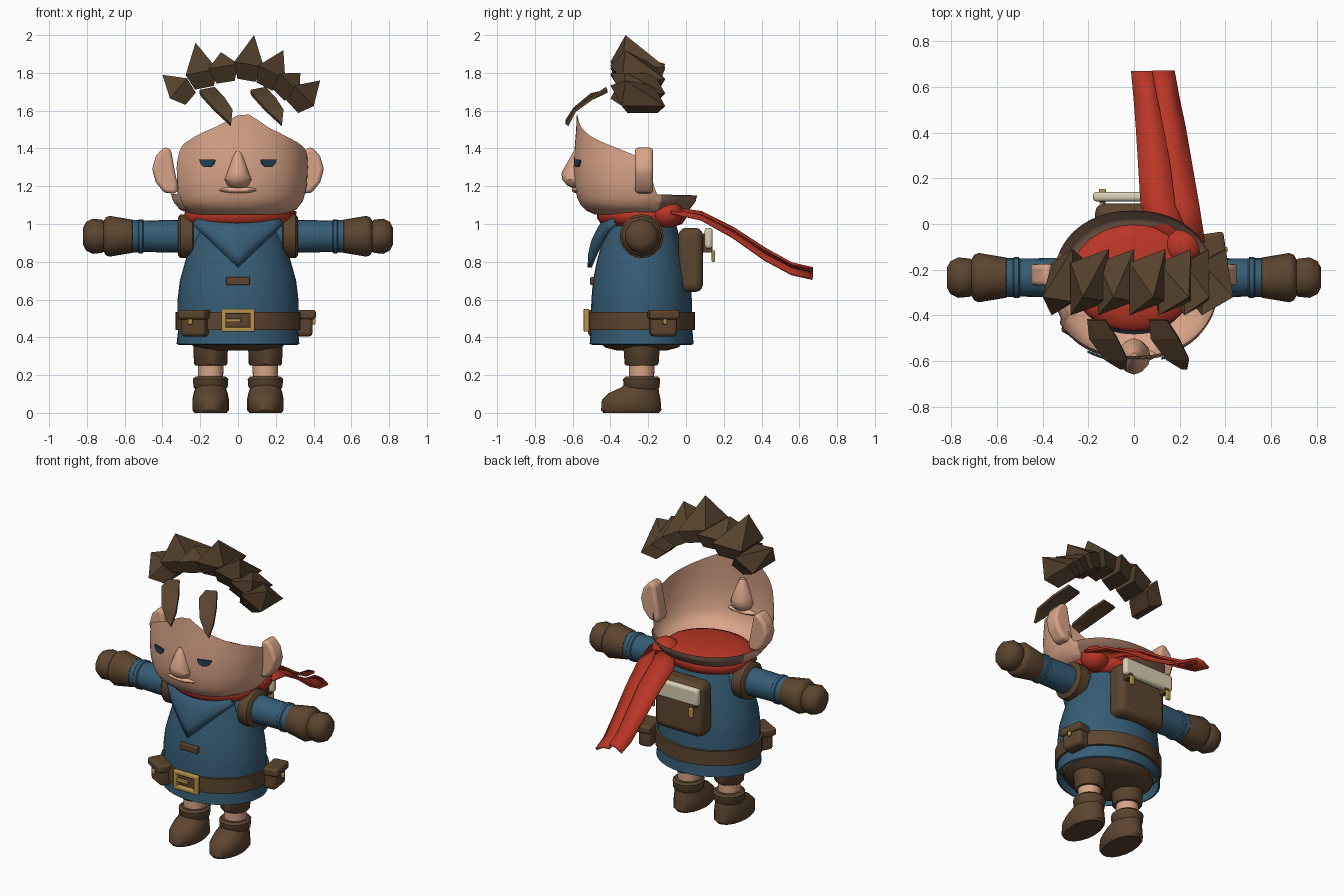
import bpy, bmesh, math
from mathutils import Vector, Matrix

if "Cube" in bpy.data.objects:
    bpy.data.objects.remove(bpy.data.objects["Cube"])


def mat(name, r, g, b):
    m = bpy.data.materials.new(name)
    lin = [(c / 255 / 12.92 if c < 11 else ((c / 255 + 0.055) / 1.055) ** 2.4) for c in (r, g, b)]
    m.diffuse_color = (*lin, 1)
    m.use_nodes = True
    m.node_tree.nodes["Principled BSDF"].inputs["Base Color"].default_value = m.diffuse_color
    return m


SKIN = mat("skin", 217, 164, 136)
NAPE = mat("nape", 140, 106, 88)
LIP = mat("lip", 226, 172, 146)
BROWN = mat("brown leather", 92, 69, 47)
HAIR = mat("hair brown", 86, 66, 45)
BLUE = mat("tunic blue", 54, 93, 117)
NAVY = mat("eye navy", 32, 62, 82)
RED = mat("scarf red", 186, 54, 38)
GOLD = mat("gold", 184, 148, 76)
CREAM = mat("cream", 216, 207, 180)
CY = -0.235  # depth of the body axis


def finish(name, bm, m, smooth=True, solid=0, bevel=0, angle=40):
    bmesh.ops.recalc_face_normals(bm, faces=bm.faces)
    me = bpy.data.meshes.new(name)
    bm.to_mesh(me)
    bm.free()
    me.materials.append(m)
    o = bpy.data.objects.new(name, me)
    bpy.context.collection.objects.link(o)
    if solid:
        md = o.modifiers.new("thickness", 'SOLIDIFY')
        md.thickness, md.offset = solid, 0
    if bevel:
        md = o.modifiers.new("round", 'BEVEL')
        md.width, md.segments = bevel, 3
    if smooth:
        bpy.ops.object.select_all(action='DESELECT')
        o.select_set(True)
        bpy.context.view_layer.objects.active = o
        bpy.ops.object.shade_smooth_by_angle(angle=math.radians(angle))
    return o


def loft(name, rings, m, n=24, caps=True, tf=None, **kw):
    """rings: (height, centre x, centre y, radius x, radius y)"""
    bm = bmesh.new()
    rows = [[bm.verts.new((cx + rx * math.cos(2 * math.pi * i / n), cy + ry * math.sin(2 * math.pi * i / n), z))
             for i in range(n)] for z, cx, cy, rx, ry in rings]
    for a, b in zip(rows, rows[1:]):
        for i in range(n):
            bm.faces.new((a[i], a[(i + 1) % n], b[(i + 1) % n], b[i]))
    if caps:
        bm.faces.new(rows[0])
        bm.faces.new(rows[-1])
    if tf:
        bm.transform(tf)
    return finish(name, bm, m, **kw)


def box(name, c, s, m, bevel=0.0, rot=0.0, pivot=None):
    bm = bmesh.new()
    bmesh.ops.create_cube(bm, size=1, matrix=Matrix.Translation(c) @ Matrix.Diagonal((*s, 1)))
    if pivot:
        bm.transform(Matrix.Translation(pivot) @ Matrix.Rotation(rot, 4, 'Z'))
    return finish(name, bm, m, bevel=bevel)


def ball(name, c, s, m, seg=20):
    bm = bmesh.new()
    bmesh.ops.create_uvsphere(bm, u_segments=seg, v_segments=seg // 2, radius=1,
                              matrix=Matrix.Translation(c) @ Matrix.Diagonal((*s, 1)))
    return finish(name, bm, m, angle=60)


def body(*rows):
    return [(z, 0, CY, rx, ry) for z, rx, ry in rows]


# Tunic, trousers seat and belt
loft("tunic", body((.36, .312, .262), (.365, .325, .275), (.43, .318, .27), (.52, .32, .268), (.6, .32, .266),
                   (.7, .308, .258), (.8, .28, .238), (.9, .25, .21), (1.04, .2, .17)), BLUE, 36, caps=False)
loft("trouser_seat", body((.33, .15, .13), (.345, .22, .19), (.38, .28, .235), (.45, .3, .25)), BROWN)
loft("belt", body((.44, .31, .26), (.44, .332, .283), (.535, .332, .283), (.535, .31, .26)), BROWN, 36, caps=False)
for s in (-1, 1):
    box("buckle_side", (s * .075, -.527, .49), (.025, .03, .12), GOLD, .006)
    box("buckle_bar", (0, -.527, .49 + s * .048), (.17, .03, .024), GOLD, .006)
box("buckle_prong", (-.025, -.53, .49), (.08, .02, .02), GOLD, .004)
box("chest_tab", (0, -.492, .698), (.125, .03, .042), BROWN, .006)

# Belt pouches
for p, rot in (((-.225, -.455, .475), -.5), ((.345, -.12, .475), 1.72)):
    box("pouch", (0, 0, -.005), (.14, .085, .13), BROWN, .02, rot, p)
    box("pouch_flap", (0, -.008, .045), (.16, .1, .05), BROWN, .014, rot, p)
    box("pouch_stud", (0, -.056, .008), (.022, .02, .03), GOLD, .006, rot, p)

# Pointed collar over the chest
bm = bmesh.new()
grid = []
for i in range(13):
    u = i / 6 - 1
    k = 1 - abs(u)
    top, bot = Vector((.2 * u, -.335 - .08 * (1 - u * u), 1.04)), Vector((.235 * u, -.37 - .14 * k ** .7, 1.0 - .23 * k))
    col = []
    for j in range(5):
        v = top.lerp(bot, j / 4)
        v.y -= .03 * math.sin(math.pi * j / 4)
        col.append(bm.verts.new(v))
    grid.append(col)
for a, b in zip(grid, grid[1:]):
    for j in range(4):
        bm.faces.new((a[j], b[j], b[j + 1], a[j + 1]))
finish("collar", bm, BLUE, solid=.022)

# Limbs, both sides
for s in (-1, 1):
    along = Matrix.Translation((0, CY, .935)) @ Matrix.Rotation(s * math.pi / 2, 4, 'Y')

    def arm(name, rows, m, n):
        loft(name, [(x, 0, 0, r, r) for x, r in rows], m, n, tf=along)
    arm("shoulder_band", [(.235, .1), (.24, .116), (.305, .116), (.318, .1)], BROWN, 20)
    arm("sleeve", [(.2, .09), (.5, .083), (.505, .09), (.525, .09), (.53, .085), (.57, .085)], BLUE, 20)
    arm("glove_cuff", [(.555, .08), (.56, .088), (.68, .108), (.7, .1), (.715, .075)], BROWN, 12)
    arm("hand", [(.69, .065), (.72, .088), (.77, .093), (.805, .075), (.82, .045)], BROWN, 10)
    lx = s * .145
    loft("trouser_leg", [(.25, lx, CY, .08, .08), (.26, lx, CY, .088, .09), (.4, lx, CY, .094, .1)], BROWN, 16)
    loft("shin", [(.15, lx, CY, .066, .066), (.27, lx, CY, .068, .068)], SKIN, 16)
    loft("boot_cuff", [(.115, lx, CY, .07, .08), (.135, lx, CY, .09, .095), (.18, lx, CY, .094, .098),
                       (.192, lx, CY, .08, .085)], BROWN, 16)
    loft("boot", [(0, lx, -.29, .085, .15), (.015, lx, -.29, .097, .162), (.07, lx, -.29, .097, .158),
                  (.105, lx, -.275, .09, .135), (.135, lx, -.245, .08, .1), (.16, lx, CY, .075, .08)], BROWN, 18)

# Backpack with parchment flap
box("backpack", (0, .025, .81), (.34, .13, .34), BROWN, .04)
box("pack_roll", (0, .12, .925), (.36, .042, .11), CREAM, .016)
for s in (-1, 1):
    box("pack_clasp", (s * .138, .145, .83), (.03, .018, .06), GOLD, .005)
    box("pack_strap", (s * .138, .115, .9), (.028, .05, .1), BROWN)

# Scarf wrap, knot and two tails
loft("scarf", body((.985, .21, .17), (1.0, .262, .215), (1.03, .285, .235), (1.06, .283, .235), (1.085, .262, .222),
                   (1.1, .2, .17), (1.11, .1, .08)), RED, 32, angle=70)
ball("scarf_knot", (.215, -.1, 1.055), (.085, .085, .075), RED, 16)


def tail(name, path):
    b = bmesh.new()
    rows = [[b.verts.new((l + (r - l) * t, y, z + dz * (t - .5) + .012 * (1 - abs(2 * t - 1))))
             for t in (0, .5, 1)] for y, z, l, r, dz in path]
    for p, q in zip(rows, rows[1:]):
        for i in range(2):
            b.faces.new((p[i], p[i + 1], q[i + 1], q[i]))
    finish(name, b, RED, solid=.014)


tail("scarf_tail_left", [(-.07, 1.07, .12, .25, 0), (.08, 1.05, .03, .18, .01), (.25, .965, .02, .16, .02),
                         (.42, .855, .01, .13, .02), (.56, .775, 0, .1, .03), (.67, .75, -.01, .08, .03)])
tail("scarf_tail_right", [(-.08, 1.06, .17, .31, 0), (.08, 1.03, .13, .285, -.01), (.25, .94, .11, .255, -.02),
                          (.42, .825, .1, .225, -.03), (.56, .75, .09, .195, -.03), (.67, .725, .08, .175, -.03)])


# Head: open shell with a rim that drops towards the back
def interp(table, x):
    for (a, va), (b, vb) in zip(table, table[1:]):
        if x <= b:
            return va + (vb - va) * max(0, (x - a) / (b - a))
    return table[-1][1]


WIDTH = [(1.05, .66), (1.075, .83), (1.12, .93), (1.2, .985), (1.3, 1.0), (1.4, .985), (1.5, .96), (1.58, .95)]
RIM_R = [(0, 1.575), (8, 1.58), (25, 1.51), (45, 1.46), (75, 1.4), (90, 1.36), (100, 1.3), (106, 1.15), (180, 1.15)]
RIM_L = [(0, 1.575), (15, 1.52), (35, 1.47), (52, 1.42), (59, 1.37), (64, 1.16), (180, 1.15)]


def head_point(deg, z):
    a, f = math.radians(deg), interp(WIDTH, z)
    sx, sy = math.sin(a), -math.cos(a)
    return Vector((.37 * f * math.copysign(abs(sx) ** .91, sx), -.26 + .335 * f * math.copysign(abs(sy) ** .91, sy), z))


bm = bmesh.new()
cols = []
degs = [-180 + 4 * i for i in range(90)]
for d in degs:
    rim = interp(RIM_R if d >= 0 else RIM_L, abs(d))
    cols.append([bm.verts.new(head_point(d, 1.05 + (rim - 1.05) * (j / 12) ** 1.3)) for j in range(13)])
for i in range(90):
    a, b = cols[i], cols[(i + 1) % 90]
    for j in range(12):
        f = bm.faces.new((a[j], b[j], b[j + 1], a[j + 1]))
        f.material_index = int(abs(degs[i] + 2) > 112)
head = finish("head", bm, SKIN)
head.data.materials.append(NAPE)

# Nose and mouth
loft("nose", [(1.385, 0, -.58, .015, .015), (1.35, 0, -.58, .032, .035), (1.27, 0, -.58, .06, .08),
              (1.235, 0, -.58, .073, .075), (1.205, 0, -.575, .06, .055), (1.19, 0, -.57, .035, .03)], SKIN, 12)
bm = bmesh.new()
bmesh.ops.create_uvsphere(bm, u_segments=16, v_segments=8, radius=1,
                          matrix=Matrix.Translation((0, -.575, 1.18)) @ Matrix.Diagonal((.1, .03, .017, 1)))
finish("lips", bm, LIP)

for s in (-1, 1):
    # Half closed eye
    bm = bmesh.new()
    vs = []
    for dx, dz in ((-.042, .015), (.042, .015), (.034, -.008), (.016, -.024), (-.016, -.024), (-.034, -.008)):
        x = s * .162 + dx
        y = -.26 - .335 * (1 - (abs(x) / .37) ** 2.2) ** (1 / 2.2) - .008
        vs.append(bm.verts.new((x, y, 1.325 + dz)))
    bm.faces.new(vs)
    finish("eye", bm, NAVY, smooth=False, solid=.009)
    # Ear
    bm = bmesh.new()
    prof = ((.325, 1.16), (.39, 1.165), (.435, 1.22), (.455, 1.29), (.435, 1.36), (.39, 1.41), (.355, 1.395),
            (.338, 1.3), (.318, 1.2))
    f = bm.faces.new([bm.verts.new((s * x, -.27, z)) for x, z in prof])
    r = bmesh.ops.extrude_face_region(bm, geom=[f])
    bmesh.ops.translate(bm, vec=(0, .095, 0), verts=[v for v in r['geom'] if isinstance(v, bmesh.types.BMVert)])
    finish("ear", bm, SKIN, bevel=.022)

# Crown of spiky hair tufts: base x, base z, tip x, tip z, half width
for bx, bz, tx, tz, w in ((-.3, 1.705, -.4, 1.79, .07), (-.19, 1.785, -.225, 1.96, .085), (-.075, 1.815, -.09, 1.91, .08),
                          (.055, 1.825, .085, 2.0, .08), (.17, 1.785, .24, 1.92, .08), (.26, 1.73, .33, 1.8, .075),
                          (.335, 1.665, .435, 1.76, .075)):
    base, tip = Vector((bx, 0, bz)), Vector((tx, 0, tz))
    d = (tip - base).normalized()
    p = Vector((d.z, 0, -d.x))
    bm = bmesh.new()
    rings = []
    for off, k, ys in ((-.065, .6, (-.35, -.31, -.15, -.19)), (.02, 1, (-.4, -.34, -.11, -.17))):
        rings.append([bm.verts.new(base + d * off + p * (w * k * q) + Vector((0, y, 0)))
                      for q, y in zip((-1, 1, 1, -1), ys)])
    t = bm.verts.new(tip + Vector((0, -.32, 0)))
    bm.faces.new(rings[0])
    for i in range(4):
        k = (i + 1) % 4
        bm.faces.new((rings[0][i], rings[0][k], rings[1][k], rings[1][i]))
        bm.faces.new((rings[1][i], rings[1][k], t))
    finish("hair_tuft", bm, HAIR, smooth=False)

# Forelocks
for x0 in (-.165, .105):
    bm = bmesh.new()
    rows = [[bm.verts.new((x0 + dx + e * w, y, z + e * sl)) for e in (-1, 1)]
            for dx, w, y, z, sl in ((0, .04, -.42, 1.71, .008), (.03, .062, -.5, 1.675, -.01),
                                    (.085, .05, -.59, 1.605, -.005), (.115, .012, -.63, 1.535, -.012))]
    for a, b in zip(rows, rows[1:]):
        bm.faces.new((a[0], a[1], b[1], b[0]))
    finish("forelock", bm, HAIR, smooth=False, solid=.018)
